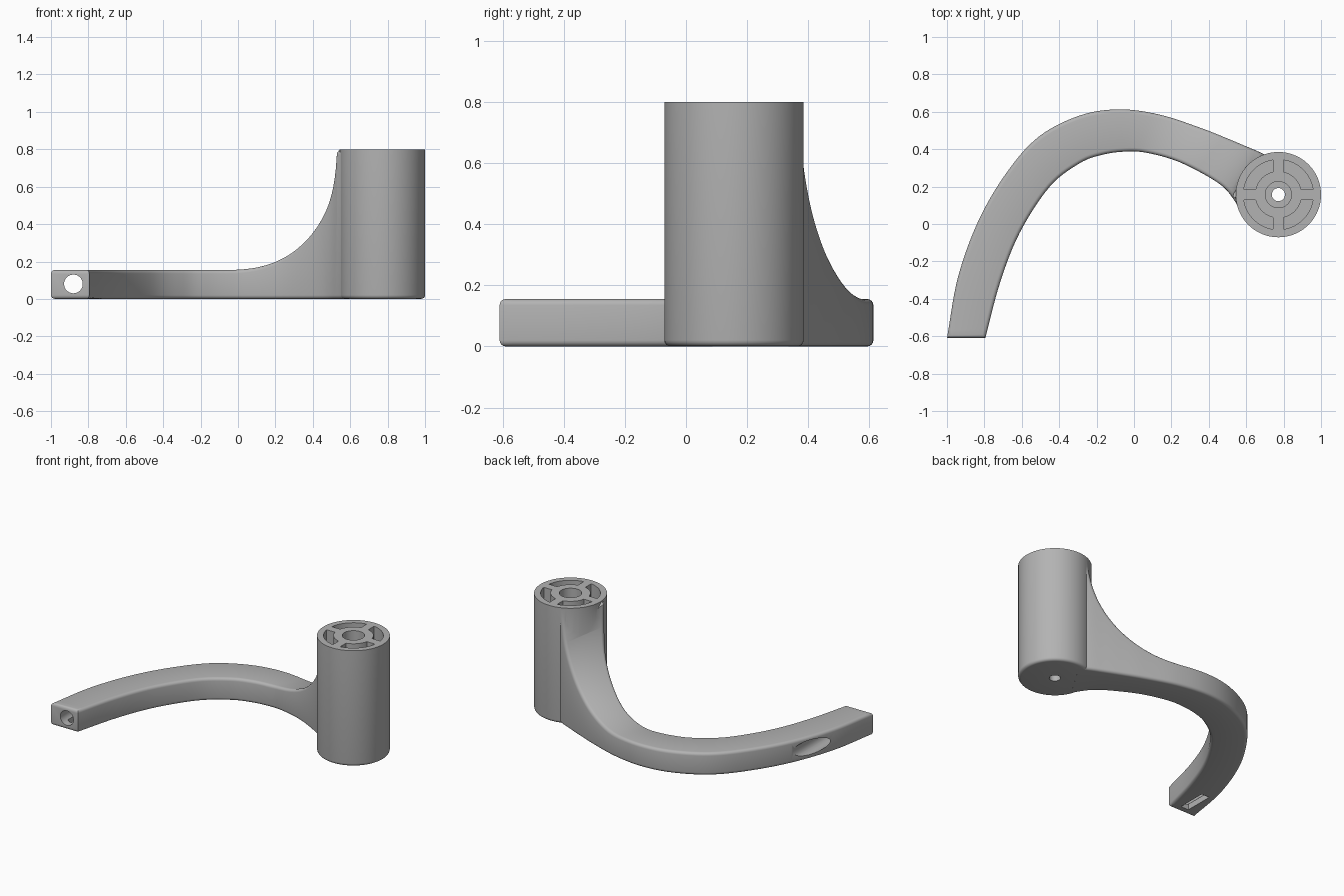
import bpy, bmesh
from math import sin, cos, asin, pi, sqrt, radians
from mathutils import Vector, Matrix

if "Cube" in bpy.data.objects:
    bpy.data.objects.remove(bpy.data.objects["Cube"])

grey = bpy.data.materials.new("plain grey")
grey.use_nodes = True
grey.diffuse_color = (0.45, 0.45, 0.45, 1)
grey.node_tree.nodes["Principled BSDF"].inputs["Base Color"].default_value = grey.diffuse_color

HUB = Vector((0.772, 0.157, 0))
HUB_R, HUB_H, ARM_H, FILLET = 0.228, 0.80, 0.155, 0.02


def finish(bm, name):
    bmesh.ops.recalc_face_normals(bm, faces=bm.faces)
    mesh = bpy.data.meshes.new(name)
    bm.to_mesh(mesh)
    bm.free()
    mesh.materials.append(grey)
    ob = bpy.data.objects.new(name, mesh)
    bpy.context.collection.objects.link(ob)
    return ob


def cylinder(name, centre, radius, z0, z1, rim=0):
    bm = bmesh.new()
    place = Matrix.Translation(centre + Vector((0, 0, (z0 + z1) / 2)))
    bmesh.ops.create_cone(bm, cap_ends=True, segments=96, radius1=radius,
                          radius2=radius, depth=z1 - z0, matrix=place)
    if rim:
        edges = [e for e in bm.edges if all(v.co.z < z0 + 0.001 for v in e.verts)]
        bmesh.ops.bevel(bm, geom=edges, offset=rim, segments=4, profile=0.5,
                        affect='EDGES', clamp_overlap=False)
    return finish(bm, name)


def boolean(target, cutter, operation):
    mod = target.modifiers.new("join", 'BOOLEAN')
    mod.operation, mod.solver, mod.object = operation, 'EXACT', cutter
    bpy.context.view_layer.objects.active = target
    bpy.ops.object.modifier_apply(modifier=mod.name)
    bpy.data.objects.remove(cutter)


def top_height(p):
    # Elliptical sweep rising towards the hub
    s = p.x * cos(radians(36)) - p.y * sin(radians(36))
    t = min(max((s + 0.27) / 0.605, 0), 1)
    return min(HUB_H - (HUB_H - ARM_H) * sqrt(1 - t * t), HUB_H - 0.01)


def spline(points, steps):
    # Smooth curve through all points
    pts = [2 * points[0] - points[1]] + points + [2 * points[-1] - points[-2]]
    out = []
    for a, b, c, d in zip(pts, pts[1:], pts[2:], pts[3:]):
        for i in range(steps):
            t = i / steps
            out.append(0.5 * (2 * b + (c - a) * t + (2 * a - 5 * b + 4 * c - d) * t * t
                              + (3 * b - a - 3 * c + d) * t ** 3))
    return out + [points[-1]]


# Curved arm: outer and inner plan edges, paired
outer = [(-1, -.61), (-.94, -.28), (-.826, .03), (-.67, .29), (-.505, .47), (-.29, .58),
         (-.08, .613), (.136, .585), (.35, .516), (.5, .457), (.6, .415), (.67, .385), (.74, .35)]
inner = [(-.795, -.61), (-.715, -.31), (-.61, -.045), (-.45, .2), (-.29, .325), (-.17, .37),
         (-.05, .387), (.06, .382), (.22, .34), (.37, .268), (.475, .2), (.53, .135), (.57, .07)]
bm = bmesh.new()
rings = []
for o, i in zip(spline([Vector(p) for p in outer], 7), spline([Vector(p) for p in inner], 7)):
    rings.append([bm.verts.new((p.x, p.y, z)) for p, z in
                  ((o, 0), (i, 0), (i, top_height(i)), (o, top_height(o)))])
for a, b in zip(rings, rings[1:]):
    for k in range(4):
        bm.faces.new((a[k], a[k - 1], b[k - 1], b[k]))
bm.faces.new(rings[0])
bm.faces.new(reversed(rings[-1]))
bmesh.ops.recalc_face_normals(bm, faces=bm.faces)
rounded = [bm.edges.get((a[k], b[k])) for a, b in zip(rings, rings[1:]) for k in range(4)]
rounded += [bm.edges.get(rings[0][:2]), bm.edges.get(rings[0][2:])]
bmesh.ops.bevel(bm, geom=rounded, offset=FILLET, segments=4, profile=0.5,
                affect='EDGES', clamp_overlap=False)
arm = finish(bm, "arm")

# Upright hub joined to the arm
body = cylinder("curved_arm_with_hub", HUB, HUB_R, 0.0005, HUB_H, FILLET)
boolean(body, arm, 'UNION')

# Four quarter pockets leaving cross ribs, and the stepped centre bore
bm = bmesh.new()
for q in range(4):
    loop = []
    for r, order in ((0.187, 1), (0.125, -1)):
        a = asin(0.028 / r)
        arc = [q * pi / 2 + a + (pi / 2 - 2 * a) * i / 16 for i in range(17)][::order]
        loop += [HUB + Vector((r * cos(t), r * sin(t), 0.12)) for t in arc]
    face = bm.faces.new([bm.verts.new(p) for p in loop])
    top = bmesh.ops.extrude_face_region(bm, geom=[face])["geom"]
    bmesh.ops.translate(bm, vec=(0, 0, 1),
                        verts=[v for v in top if isinstance(v, bmesh.types.BMVert)])
boolean(body, finish(bm, "pockets"), 'DIFFERENCE')
boolean(body, cylinder("bore", HUB, 0.07, 0.12, 1), 'DIFFERENCE')
boolean(body, cylinder("pilot_hole", HUB, 0.035, -0.1, 0.3), 'DIFFERENCE')

# Hole running back through the arm tip, and the slot beneath it
bm = bmesh.new()
bmesh.ops.create_cone(bm, cap_ends=True, segments=48, radius1=0.05, radius2=0.05, depth=1.2,
                      matrix=Matrix.Translation((-0.88, -0.3, 0.08)) @ Matrix.Rotation(pi / 2, 4, 'X'))
boolean(body, finish(bm, "tip_hole"), 'DIFFERENCE')
bm = bmesh.new()
bmesh.ops.create_cube(bm, size=1, matrix=Matrix.Translation((-0.88, -0.46, 0))
                      @ Matrix.Diagonal((0.06, 0.2, 0.15, 1)))
boolean(body, finish(bm, "slot"), 'DIFFERENCE')

bpy.ops.object.select_all(action='DESELECT')
body.select_set(True)
bpy.context.view_layer.objects.active = body
bpy.ops.object.shade_smooth_by_angle(angle=radians(35))
